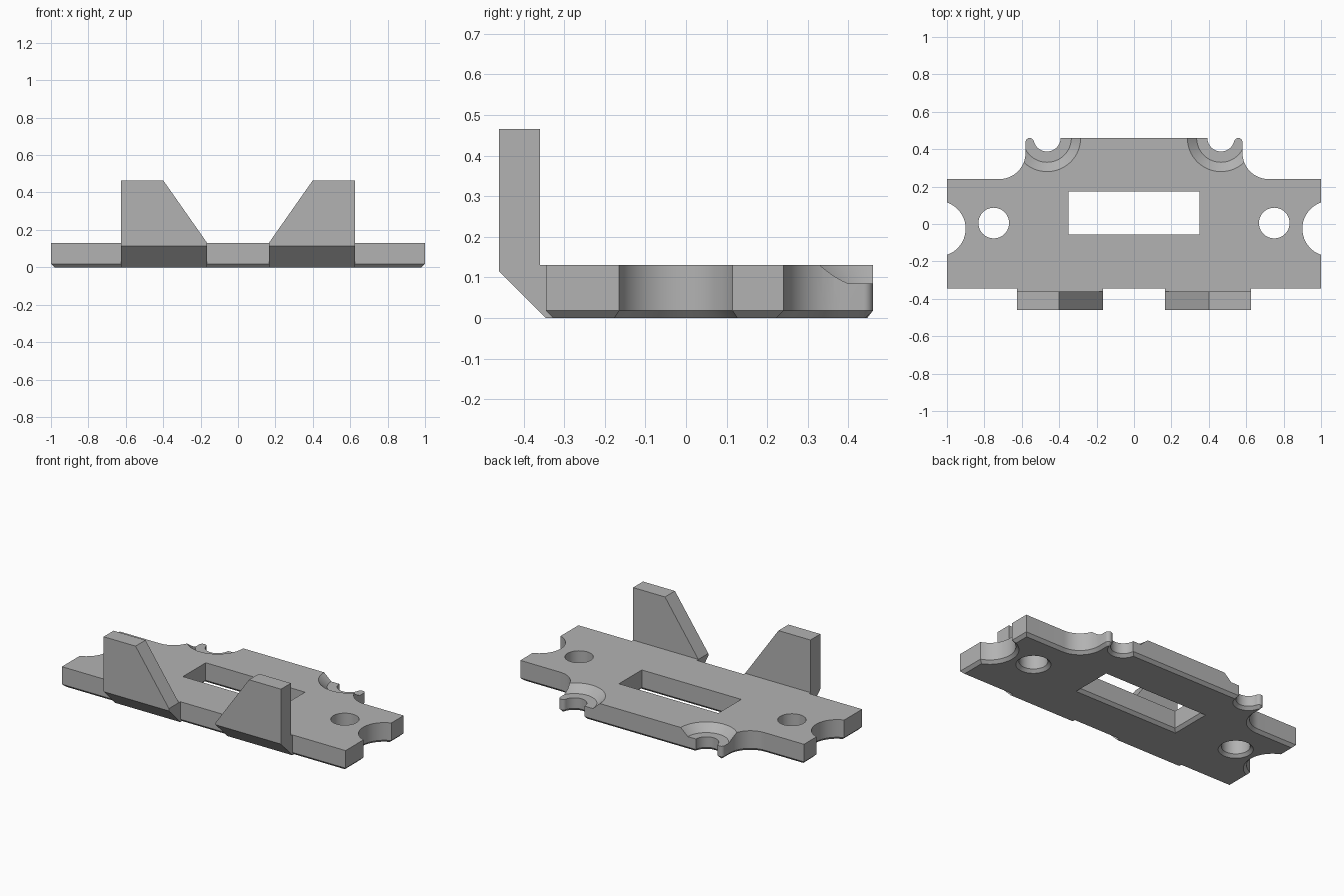
import bpy
import bmesh
from math import cos, sin, radians
from mathutils import Vector

cube = bpy.data.objects.get("Cube")
if cube:
    bpy.data.objects.remove(cube, do_unlink=True)

TOP = 0.13
CHAMFER = 0.018

grey = bpy.data.materials.new("plain grey")
grey.use_nodes = True
COLOUR = (0.45, 0.45, 0.45, 1)
grey.diffuse_color = COLOUR
grey.node_tree.nodes["Principled BSDF"].inputs["Base Color"].default_value = COLOUR


def arc(cx, cy, r, start, end, steps):
    angles = [radians(start + (end - start) * i / steps) for i in range(steps + 1)]
    return [(cx + r * cos(a), cy + r * sin(a)) for a in angles]


def offset(points, d):
    """Mitred offset to the left of the walking direction."""
    result = []
    for i, p in enumerate(points):
        p = Vector(p)
        a = (p - Vector(points[i - 1])).normalized()
        b = (Vector(points[(i + 1) % len(points)]) - p).normalized()
        na, nb = Vector((-a.y, a.x)), Vector((-b.y, b.x))
        result.append(p + (na + nb) * d / (1 + na.dot(nb)))
    return result


def finish(name, bm):
    bmesh.ops.recalc_face_normals(bm, faces=bm.faces[:])
    mesh = bpy.data.meshes.new(name)
    bm.to_mesh(mesh)
    bm.free()
    mesh.materials.append(grey)
    obj = bpy.data.objects.new(name, mesh)
    bpy.context.collection.objects.link(obj)
    return obj


def prism(name, points):
    """Closed solid between a list of 3D points and their partners."""
    bm = bmesh.new()
    first = [bm.verts.new(a) for a, b in points]
    last = [bm.verts.new(b) for a, b in points]
    bm.faces.new(first)
    bm.faces.new(last)
    for i in range(len(points)):
        bm.faces.new((first[i - 1], first[i], last[i], last[i - 1]))
    return finish(name, bm)


def boolean(obj, tool, operation):
    mod = obj.modifiers.new(operation.lower(), 'BOOLEAN')
    mod.operation = operation
    mod.solver = 'EXACT'
    mod.object = tool
    bpy.ops.object.select_all(action='DESELECT')
    bpy.context.view_layer.objects.active = obj
    obj.select_set(True)
    bpy.ops.object.modifier_apply(modifier=mod.name)
    bpy.data.objects.remove(tool, do_unlink=True)


# Plate outline: one half, then its mirror
half = [(1, -0.345)]
half += arc(1.048, -0.025, 0.148, 251, 109, 20)       # end scallop
half += [(1, 0.24)]
half += arc(0.72, 0.38, 0.14, 270, 180, 14)           # shoulder fillet
half += arc(0.5575, 0.4375, 0.0225, 0, 170, 12)       # rounded ear
half += arc(0.465, 0.46, 0.0725, -20, -180, 18)       # screw notch
outline = half + [(-x, y) for x, y in reversed(half)]

# Openings run clockwise so that their offset goes into the material
slot = [(-0.35, -0.055), (-0.35, 0.175), (0.35, 0.175), (0.35, -0.055)]
holes = [arc(x, 0.005, 0.082, 360, 0, 40)[:-1] for x in (-0.75, 0.75)]

# Plate: walls and bottom chamfer for every loop, then the two caps
bm = bmesh.new()
caps = [[], []]
for loop in [outline, slot] + holes:
    rings = [[bm.verts.new((x, y, z)) for x, y in pts] for pts, z in
             ((loop, TOP), (loop, CHAMFER), (offset(loop, CHAMFER), 0))]
    for upper, lower in zip(rings, rings[1:]):
        for i in range(len(loop)):
            bm.faces.new((upper[i - 1], upper[i], lower[i], lower[i - 1]))
    for cap, ring in zip(caps, (rings[0], rings[-1])):
        cap += [bm.edges.get((ring[i - 1], ring[i])) for i in range(len(ring))]
for cap in caps:
    bmesh.ops.triangle_fill(bm, use_beauty=True, edges=cap, normal=(0, 0, 1))
plate = finish("base_plate", bm)

# Conical recesses around the rear notches
for side in (-1, 1):
    bm = bmesh.new()
    bmesh.ops.create_cone(bm, cap_ends=True, segments=64, radius1=0.13,
                          radius2=0.23, depth=0.09)
    bmesh.ops.translate(bm, verts=bm.verts[:], vec=(side * 0.465, 0.46, TOP))
    boolean(plate, finish("recess_cutter", bm), 'DIFFERENCE')

# Front tabs: a sloped foot carrying an upright blade
foot = [(-0.46, TOP), (-0.345, TOP), (-0.345, CHAMFER),
        (-0.345 + CHAMFER, 0), (-0.345, 0), (-0.46, 0.115)]
blade = [(0.165, TOP), (0.625, TOP), (0.625, 0.465), (0.4, 0.465)]
for side, label in ((-1, "right"), (1, "left")):
    tab = prism(label + "_front_tab",
                [((side * 0.165, y, z), (side * 0.625, y, z)) for y, z in foot])
    upright = prism(label + "_blade",
                    [((side * x, -0.46, z), (side * x, -0.36, z)) for x, z in blade])
    boolean(tab, upright, 'UNION')

# Smooth curved walls, keep hard edges
bpy.ops.object.select_all(action='DESELECT')
plate.select_set(True)
bpy.context.view_layer.objects.active = plate
bpy.ops.object.shade_smooth_by_angle(angle=radians(30))
